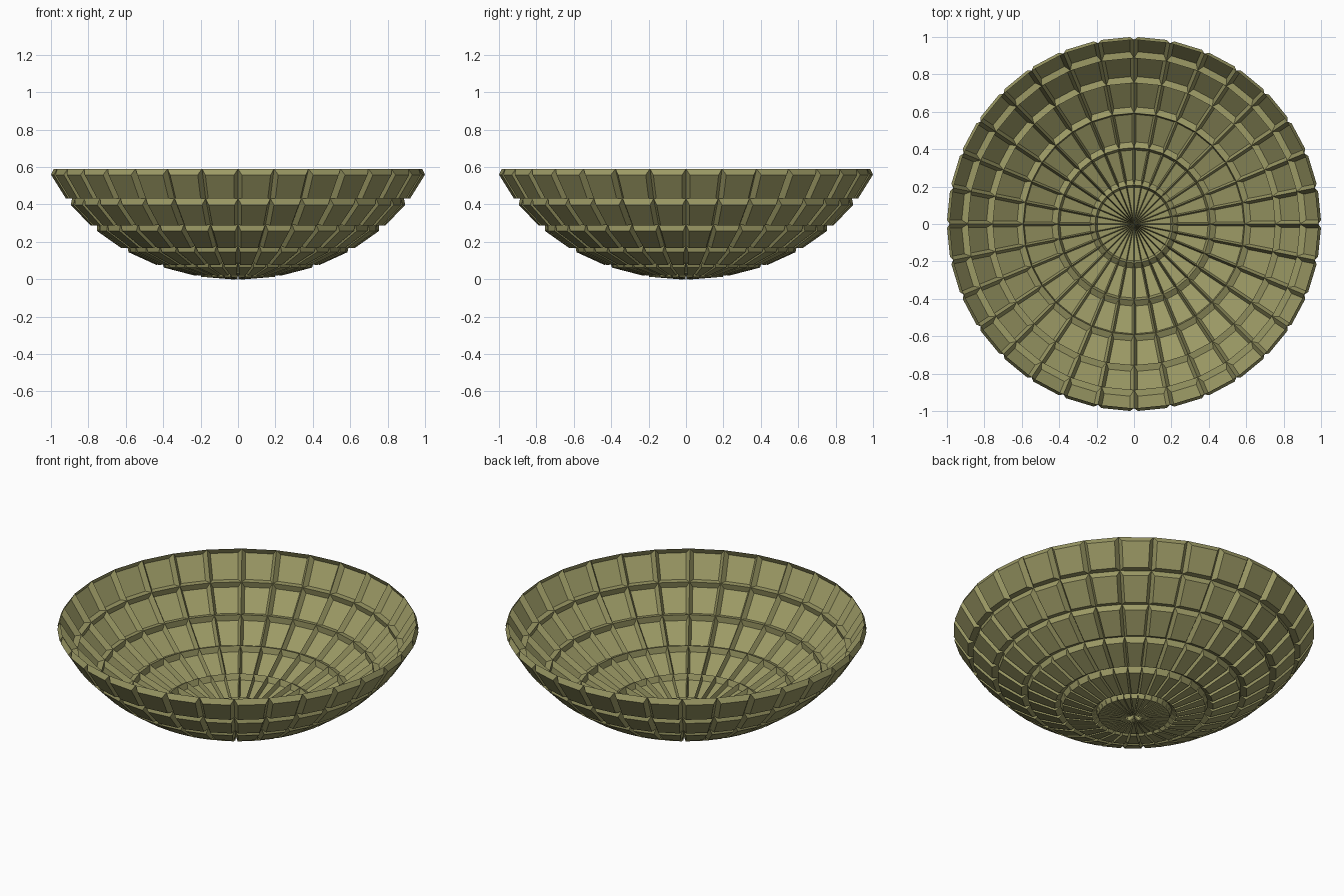
import bpy
import bmesh
import math

cube = bpy.data.objects.get("Cube")
if cube:
    bpy.data.objects.remove(cube, do_unlink=True)

SEGMENTS, RINGS, ROWS = 32, 16, 6
RADIUS, HEIGHT = 1.067, 0.912      # squashed sphere radii
RIM_Z = 0.59                       # level of the open rim
PANEL_SCALE, PANEL_DEPTH = 0.8, 0.03

# Olive material
olive = bpy.data.materials.new("olive")
olive.use_nodes = True
colour = (0.33, 0.32, 0.13, 1.0)
olive.diffuse_color = colour
olive.node_tree.nodes["Principled BSDF"].inputs["Base Color"].default_value = colour

# Bowl: lower cap of a sphere
bm = bmesh.new()
bmesh.ops.create_uvsphere(bm, u_segments=SEGMENTS, v_segments=RINGS, radius=1)
cut = -math.cos(math.pi * ROWS / RINGS)
upper = [v for v in bm.verts if v.co.z > cut + 0.01]
bmesh.ops.delete(bm, geom=upper, context='VERTS')
for v in bm.verts:
    v.co.x *= RADIUS
    v.co.y *= RADIUS
    v.co.z = RIM_Z + (v.co.z - cut) * HEIGHT
bm.normal_update()

# Panels: push each face outward and taper it, leaving ribs between
base_faces = list(bm.faces)
for face in base_faces:
    corners = list(face.verts)
    centre = face.calc_center_median()
    push = face.normal * PANEL_DEPTH
    panel = [bm.verts.new(centre + (v.co - centre) * PANEL_SCALE + push)
             for v in corners]
    bm.faces.new(panel)
    count = len(corners)
    for i in range(count):
        j = (i + 1) % count
        bm.faces.new((corners[i], corners[j], panel[j], panel[i]))
bmesh.ops.delete(bm, geom=base_faces, context='FACES_ONLY')

mesh = bpy.data.meshes.new("panelled_bowl")
bm.to_mesh(mesh)
bm.free()
mesh.materials.append(olive)
bowl = bpy.data.objects.new("panelled_bowl", mesh)
bpy.context.collection.objects.link(bowl)
